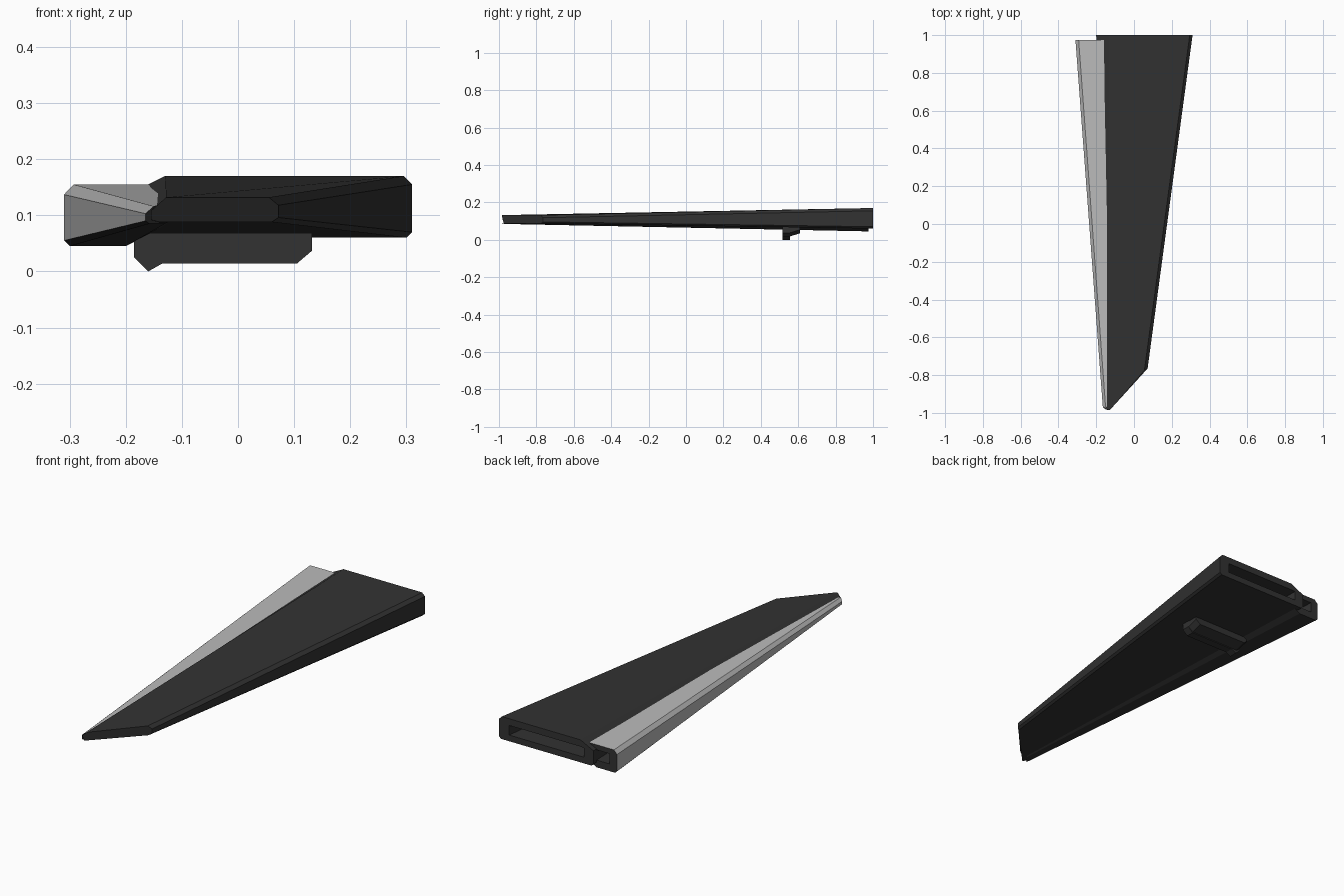
import bpy, bmesh
from mathutils import Vector

if "Cube" in bpy.data.objects:
    bpy.data.objects.remove(bpy.data.objects["Cube"])

dark = bpy.data.materials.new("dark_shell")
dark.diffuse_color = (0.032, 0.032, 0.032, 1)
dark.use_nodes = True
dark.node_tree.nodes["Principled BSDF"].inputs["Base Color"].default_value = dark.diffuse_color
pale = bpy.data.materials.new("pale_edge")
pale.diffuse_color = (0.5, 0.5, 0.5, 1)
pale.use_nodes = True
pale.node_tree.nodes["Principled BSDF"].inputs["Base Color"].default_value = pale.diffuse_color


def bridge(bm, a, b):
    n = len(a)
    for i in range(n):
        j = (i + 1) % n
        bm.faces.new((a[i], a[j], b[j], b[i]))


def finish(bm, name, mats):
    bmesh.ops.remove_doubles(bm, verts=bm.verts, dist=1e-4)
    bmesh.ops.recalc_face_normals(bm, faces=bm.faces)
    me = bpy.data.meshes.new(name)
    bm.to_mesh(me)
    bm.free()
    for m in mats:
        me.materials.append(m)
    ob = bpy.data.objects.new(name, me)
    bpy.context.collection.objects.link(ob)
    return ob


def hollow_taper(name, y, section, tip, slot_x, slot_z, mats, depth=0.85):
    """Loft from an XZ section at y to a tip ring, with a tapering slot in the wide end."""
    bm = bmesh.new()
    wide = [Vector((x, y, z)) for x, z in section]
    tip = [Vector(p) for p in tip]
    mouth = [Vector((min(max(p.x, slot_x[0]), slot_x[1]), y,
                     min(max(p.z, slot_z[0]), slot_z[1]))) for p in wide]
    mid_w = sum(mouth, Vector()) / len(mouth)
    mid_t = sum(tip, Vector()) / len(tip)
    floor = []
    for m in mouth:
        end = mid_t + (m - mid_w) * 0.3
        floor.append(m.lerp(end, depth))
    rings = [[bm.verts.new(p) for p in r] for r in (tip, wide, mouth, floor)]
    for a, b in zip(rings, rings[1:]):
        bridge(bm, a, b)
    bm.faces.new(rings[0])
    bm.faces.new(rings[3])
    return finish(bm, name, mats)


# main tapered shell with the angled tip
hollow_taper(
    "main_shell", 1.0,
    [(-0.19, 0.06), (-0.20, 0.07), (-0.20, 0.135), (-0.13, 0.17),
     (0.295, 0.17), (0.31, 0.155), (0.31, 0.07), (0.30, 0.06)],
    [(-0.14, -0.985, 0.088), (-0.155, -0.975, 0.092), (-0.155, -0.98, 0.108), (-0.128, -0.985, 0.132),
     (0.055, -0.775, 0.132), (0.072, -0.765, 0.118), (0.072, -0.765, 0.096), (0.06, -0.775, 0.088)],
    (-0.15, 0.255), (0.09, 0.137), [dark])

# edge strip along the left side: pale above, dark below
edge = hollow_taper(
    "edge_strip", 0.975,
    [(-0.30, 0.045), (-0.31, 0.055), (-0.31, 0.137), (-0.293, 0.155),
     (-0.157, 0.155), (-0.157, 0.067), (-0.20, 0.045)],
    [(-0.158, -0.975, 0.085), (-0.165, -0.97, 0.09), (-0.165, -0.97, 0.103), (-0.15, -0.975, 0.116),
     (-0.105, -0.90, 0.131), (-0.105, -0.90, 0.096), (-0.13, -0.94, 0.085)],
    (-0.27, -0.17), (0.08, 0.13), [pale, dark])
for f in edge.data.polygons:
    inside = f.center.x > -0.2 and f.normal.z < 0.5
    outer_side = f.normal.x < -0.5 and f.normal.z > -0.3
    top = f.normal.z > 0.5 and f.center.z > 0.125
    f.material_index = 0 if (outer_side or top) and not (inside and not outer_side) else 1


def plate(name, profile, y0, y1):
    """Extrude an XZ profile along y."""
    bm = bmesh.new()
    a, b = [[bm.verts.new((x, y, z)) for x, z in profile] for y in (y0, y1)]
    bridge(bm, a, b)
    bm.faces.new(a)
    bm.faces.new(b)
    return finish(bm, name, [dark])


# clip bar under the shell, and its sloping back ledge
plate("clip_bar", [(-0.185, 0.075), (-0.185, 0.025), (-0.16, 0.0), (-0.135, 0.014),
                   (0.105, 0.014), (0.132, 0.037), (0.132, 0.075)], 0.515, 0.555)
ledge = plate("clip_ledge", [(-0.18, 0.075), (-0.18, 0.03), (-0.165, 0.018),
                             (0.105, 0.018), (0.13, 0.037), (0.13, 0.075)], 0.555, 0.61)
for v in ledge.data.vertices:
    if v.co.y > 0.6 and v.co.z < 0.05:
        v.co.z += 0.017
